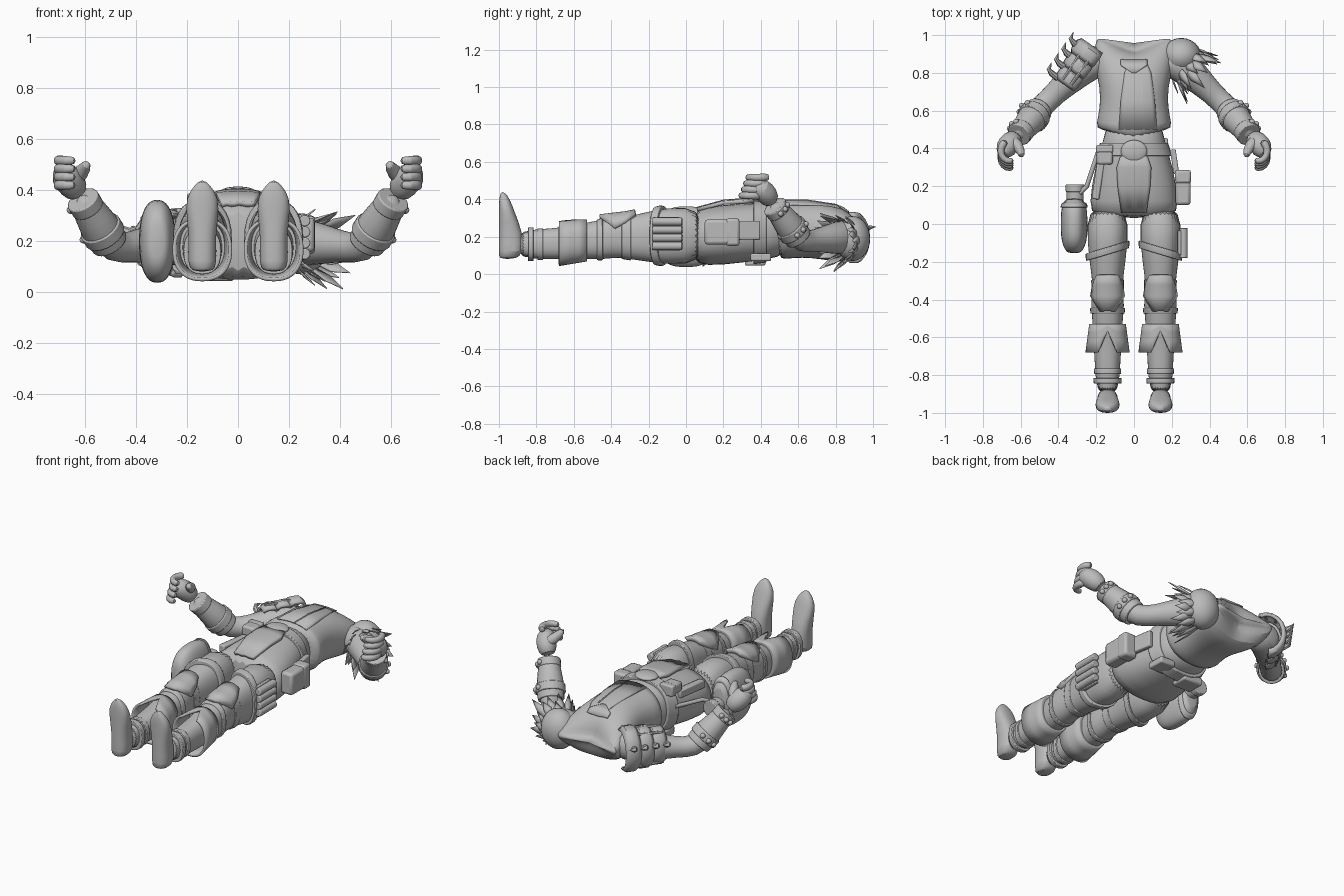
import bpy, bmesh, math, random
from mathutils import Vector as V, Matrix

random.seed(4)
if "Cube" in bpy.data.objects:
    bpy.data.objects.remove(bpy.data.objects["Cube"])

shade = (0.5, 0.5, 0.5, 1)
grey = bpy.data.materials.new("plain_grey")
grey.use_nodes = True
grey.diffuse_color = shade
grey.node_tree.nodes["Principled BSDF"].inputs["Base Color"].default_value = shade
made = []
UP = V((0, 0, 1))


def finish(name, bm, sub=0, thick=0, bevel=0):
    bmesh.ops.recalc_face_normals(bm, faces=bm.faces)
    mesh = bpy.data.meshes.new(name)
    bm.to_mesh(mesh)
    bm.free()
    mesh.materials.append(grey)
    part = bpy.data.objects.new(name, mesh)
    bpy.context.collection.objects.link(part)
    made.append(part)
    if thick:
        modifier = part.modifiers.new("Thickness", "SOLIDIFY")
        modifier.thickness, modifier.offset = thick, 0
    if bevel:
        modifier = part.modifiers.new("Bevel", "BEVEL")
        modifier.width, modifier.segments = bevel, 2
    if sub:
        modifier = part.modifiers.new("Smooth", "SUBSURF")
        modifier.levels = modifier.render_levels = sub
    return part


def skin(name, rings, caps=True, closed=True, **options):
    """Join rings of points into a surface."""
    bm = bmesh.new()
    verts = [[bm.verts.new(p) for p in ring] for ring in rings]
    count = len(verts[0])
    for a, b in zip(verts, verts[1:]):
        for i in range(count if closed else count - 1):
            j = (i + 1) % count
            bm.faces.new((a[i], a[j], b[j], b[i]))
    if caps and closed:
        bm.faces.new(verts[0])
        bm.faces.new(verts[-1])
    return finish(name, bm, **options)


def loft(name, rows, cx=0, upright=False, warp=None, side=1, count=28, grow=0, **options):
    """Rows are (position, half width, low, high)."""
    rings = []
    for t, half, low, high in rows:
        ring = []
        for k in range(count):
            angle = math.tau * k / count + math.pi / 2
            c, s = [math.copysign(abs(q) ** 0.85, q) for q in (math.cos(angle), math.sin(angle))]
            x = cx + (half + grow) * c
            d = (low + high) / 2 + ((high - low) / 2 + grow) * s
            p = V((x, d, t)) if upright else V((x, t, d))
            if warp:
                warp(p)
            p.x *= side
            ring.append(p)
        rings.append(ring)
    return skin(name, rings, **options)


def section(rows, y):
    """The cross-section of a loft at any y between its rows."""
    rows = sorted(rows)
    for a, b in zip(rows, rows[1:]):
        if a[0] <= y <= b[0]:
            f = (y - a[0]) / (b[0] - a[0])
            return [p + (q - p) * f for p, q in zip(a, b)]


def band(name, rows, y, width, grow, tilt=0, **options):
    def lean(p):
        p.y += tilt * p.x
    spots = (y - width / 2, y, y + width / 2)
    return loft(name, [section(rows, spot) for spot in spots], grow=grow, warp=lean,
                bevel=0.004, **options)


def tube(name, points, radii, side=1, count=14, **options):
    points = [V((p[0] * side, p[1], p[2])) for p in points]
    rings = []
    for i, p in enumerate(points):
        direction = points[min(i + 1, len(points) - 1)] - points[max(i - 1, 0)]
        turn = direction.to_track_quat("Z", "Y").to_matrix()
        angles = [math.tau * k / count for k in range(count)]
        rings.append([p + turn @ V((math.cos(a), math.sin(a), 0)) * radii[i] for a in angles])
    return skin(name, rings, **options)


def ball(name, place, size):
    bm = bmesh.new()
    bmesh.ops.create_uvsphere(bm, u_segments=24, v_segments=14, radius=1,
                              matrix=Matrix.Translation(place) @ Matrix.Diagonal((*size, 1)))
    finish(name, bm)


def box(name, place, size, turn=0):
    bm = bmesh.new()
    bmesh.ops.create_cube(bm, size=1, matrix=Matrix.Translation(place)
                          @ Matrix.Rotation(turn, 4, "Z") @ Matrix.Diagonal((*size, 1)))
    finish(name, bm, bevel=min(size) / 5)


def pouch(name, place, size):
    place, size = V(place), V(size)
    box(name, place, size)
    box(name + "_flap", place + V((0, size.y / 3, 0)), (size.x * 1.06, size.y / 2.5, size.z * 1.1))


def drape(name, rows, target, cx=0, offset=0.004, side=1, thick=0.008):
    """Lay a patch, given as (y, half width) rows, on the front of a part."""
    rings = [[(side * (cx + half * k / 5), y, 1) for k in range(-5, 6)] for y, half in rows]
    patch = skin(name, rings, closed=False)
    modifier = patch.modifiers.new("Drape", "SHRINKWRAP")
    modifier.target, modifier.wrap_method, modifier.offset = target, "PROJECT", offset
    modifier.use_project_z = modifier.use_negative_direction = True
    modifier.use_positive_direction = False
    modifier = patch.modifiers.new("Thickness", "SOLIDIFY")
    modifier.thickness, modifier.offset = thick, 0


# Trunk, with a pointed hem and a dipped neckline
def hem(p):
    middle = max(0, 1 - abs(p.x) / 0.2)
    if p.y < 0.5 and p.z > 0.2:
        p.y -= 0.07 * middle
    p.y -= max(0, p.y - 0.87) * 0.72 * middle


vest = loft("vest", [(0.49, 0.2, 0.08, 0.4), (0.53, 0.2, 0.08, 0.39), (0.62, 0.18, 0.09, 0.39),
                     (0.72, 0.18, 0.08, 0.39), (0.84, 0.21, 0.06, 0.36), (0.92, 0.21, 0.08, 0.31),
                     (0.98, 0.2, 0.14, 0.25), (0.99, 0.19, 0.19, 0.2)], warp=hem, sub=1)
hip_rows = [(0.55, 0.15, 0.1, 0.37), (0.44, 0.16, 0.08, 0.38), (0.3, 0.21, 0.06, 0.38),
            (0.1, 0.24, 0.04, 0.36), (0.03, 0.22, 0.07, 0.33)]
hips = loft("hips", hip_rows, sub=1)
drape("chest_panel", [(0.87, 0.04), (0.8, 0.07), (0.65, 0.09), (0.5, 0.1)], vest, cx=0.02)
drape("collar_flap", [(0.87, 0.07), (0.84, 0.07), (0.8, 0.01)], vest, offset=0.007)
drape("vest_seam", [(0.8, 0.003), (0.65, 0.003), (0.5, 0.003)], vest, cx=0.04, offset=0.008)
band("belt", hip_rows, 0.395, 0.07, 0.016)
ball("belt_buckle", (0, 0.385, 0.395), (0.07, 0.06, 0.02))
drape("loin_flap", [(0.36, 0.07), (0.3, 0.09), (0.2, 0.085), (0.06, 0.065)], hips,
      offset=0.02, thick=0.02)

# Legs and boots
leg_rows = [(0.1, 0.11, 0.05, 0.36), (-0.1, 0.11, 0.05, 0.36), (-0.3, 0.08, 0.08, 0.31),
            (-0.36, 0.08, 0.09, 0.3), (-0.43, 0.09, 0.08, 0.3), (-0.5, 0.08, 0.08, 0.28),
            (-0.7, 0.07, 0.08, 0.24), (-0.92, 0.06, 0.08, 0.24)]
foot_rows = [(0.08, 0.04, -1, -0.91), (0.11, 0.06, -1, -0.87), (0.22, 0.05, -1, -0.87),
             (0.34, 0.07, -1, -0.92), (0.4, 0.05, -1, -0.94), (0.44, 0.01, -0.99, -0.97)]
cuff_rows = [(-0.53 - 0.15 * f, 0.09 + 0.02 * f, 0.075 - 0.025 * f, 0.285)
             for f in (0, 0.3, 0.6, 1)]


def notch(p):
    if p.z > 0.17:
        p.y += (-0.53 - p.y) * 0.75 * max(0, 1 - abs(p.x - 0.14) / 0.05)


for side, word in ((1, "left"), (-1, "right")):
    place = {"cx": 0.14, "side": side}
    leg = loft(word + "_leg", leg_rows, sub=1, **place)
    loft(word + "_boot_cuff", cuff_rows, warp=notch, caps=False, thick=0.014, count=60, **place)
    band(word + "_cuff_rim", cuff_rows, -0.545, 0.03, 0.004, **place)
    loft(word + "_foot", foot_rows, upright=True, sub=1, **place)
    band(word + "_ankle_strap", leg_rows, -0.83, 0.03, 0.01, **place)
    band(word + "_instep_strap", leg_rows, -0.78, 0.03, 0.005, **place)
    band(word + "_thigh_strap", leg_rows, -0.1, 0.04, 0.006, tilt=-0.3, **place)
    band(word + "_knee_strap", leg_rows, -0.46, 0.03, 0.006, **place)
    band(word + "_knee_sleeve", leg_rows, -0.32, 0.05, 0.006, **place)
    drape(word + "_knee_pad", [(-0.27, 0.05), (-0.32, 0.07), (-0.38, 0.08), (-0.46, 0.03)],
          leg, offset=0.016, thick=0.028, **place)

# Arms, bracers and hands
shoulder, elbow, wrist = V((0.24, 0.86, 0.2)), V((0.49, 0.62, 0.17)), V((0.62, 0.46, 0.38))
fore = (wrist - elbow).normalized()
outer = V((0.72, 0.66, 0))
for side, word in ((1, "left"), (-1, "right")):
    tube(word + "_arm", [(0.13, 0.87, 0.2)] + [shoulder.lerp(elbow, f) for f in (0, 0.4, 0.7, 1)]
         + [elbow.lerp(wrist, f) for f in (0.3, 0.6, 1)],
         [0.08, 0.1, 0.08, 0.06, 0.064, 0.064, 0.05, 0.042], side, sub=1)
    tube(word + "_bracer", [elbow.lerp(wrist, f) for f in (0.1, 0.35, 0.6, 0.9)],
         [0.074, 0.08, 0.07, 0.058], side, count=20, bevel=0.005)
    for spot, wide in ((0.32, 0.085), (0.84, 0.066)):
        middle = elbow.lerp(wrist, spot)
        tube(f"{word}_bracer_ring_{spot}", [middle - fore / 40, middle + fore / 40], [wide] * 2,
             side, count=20, bevel=0.005)
        for j in (-1, 0, 1):
            stud = middle + (outer + fore.cross(outer) * j * 0.6).normalized() * wide
            ball(f"{word}_bracer_stud_{spot}_{j}", (stud.x * side, stud.y, stud.z), [0.015] * 3)
    tube(word + "_palm", [wrist, (0.65, 0.44, 0.42), (0.68, 0.4, 0.46), (0.695, 0.36, 0.48)],
         [0.042, 0.06, 0.062, 0.03], side, sub=1)
    for i in range(4):
        curl = [math.radians(a) for a in (70, 20, -25, -70, -120)]
        tube(f"{word}_finger_{i}", [(0.66 + 0.05 * math.cos(a), 0.35 + 0.06 * math.sin(a) + i / 80,
                                     0.42 + i / 31) for a in curl],
             [0.023 - k / 700 for k in range(5)], side, count=10, sub=1)
    tube(word + "_thumb", [(0.655, 0.44, 0.44), (0.61, 0.42, 0.47), (0.59, 0.35, 0.51)],
         [0.04, 0.033, 0.018], side, count=10, sub=1)

# Feathered shoulder
ball("shoulder_cap", (0.25, 0.89, 0.19), (0.105, 0.095, 0.12))
along, out = V((0.75, -0.66, 0)), V((0.66, 0.75, 0))
for k in range(24):
    angle = math.tau * k / 24
    r = out * math.cos(angle) + UP * math.sin(angle)
    base = V((0.25, 0.875, 0.18)) + r * 0.085 + along * 0.03 * (k % 2)
    tip = (along + r * random.uniform(0.2, 0.65)).normalized() * random.uniform(0.12, 0.18)
    wide = tip.cross(r).normalized() * 0.024
    bm = bmesh.new()
    edge = [bm.verts.new(base + p) for p in
            (-wide / 2, tip / 2 - wide, tip, tip / 2 + wide, wide / 2)]
    ridge = bm.verts.new(base + tip / 2 + r * 0.008)
    for a, b in zip(edge, edge[1:] + edge[:1]):
        bm.faces.new((a, b, ridge))
    finish(f"feather_{k}", bm, thick=0.004)

# Clawed shoulder guard
along, out = V((-0.58, -0.81, 0)), V((-0.81, 0.58, 0))


def guard(t, angle, r):
    return V((-0.22, 0.9, 0.195)) + along * t + (out * math.cos(angle) + UP * 1.25 * math.sin(angle)) * r


for k in range(3):
    rings = [[guard(0.08 * k - 0.03 + t, math.radians(20 * j - 85), r - k / 125) for j in range(11)]
             for t, r in ((0, 0.088), (0.02, 0.103), (0.065, 0.103), (0.085, 0.09))]
    skin(f"guard_plate_{k}", rings, closed=False, thick=0.018)
for k in range(4):
    tube(f"guard_claw_{k}", [guard(k / 15 + 0.01 - back, 0.3, r) for r, back in
                             ((0.08, 0), (0.12, 0), (0.148, 0.01), (0.158, 0.045))],
         [0.019, 0.017, 0.012, 0.001], count=8)
for angle in (-0.8, 1, 1.6):
    tube(f"guard_rail_{angle}", [guard(t, angle, 0.1 - t / 20) for t in (0, 0.1, 0.2)],
         [0.01] * 3, count=8)

# Flask at the hip
flask_rows = []
for t in (-1, -0.9, -0.6, -0.2, 0.2, 0.6, 0.9):
    full = math.sqrt(1.2 - t ** 4)
    flask_rows.append((t * 0.155, 0.065 * full, 0.2 - 0.15 * full, 0.2 + 0.15 * full))
loft("flask", flask_rows, cx=-0.317, sub=1)
band("flask_collar", flask_rows, 0.1, 0.025, 0.005, cx=-0.317)
for name, low, high, wide in (("neck", 0.1, 0.18, 0.045), ("cap", 0.17, 0.21, 0.05)):
    tube("flask_" + name, [(-0.312, low, 0.2), (-0.312, high, 0.2)], [wide] * 2, bevel=0.005)
tube("flask_strap", [(-0.3, 0.15, 0.22), (-0.25, 0.2, 0.24), (-0.19, 0.38, 0.25)], [0.012] * 3)

# Pouches and cartridges
pouch("side_pouch", (0.26, 0.19, 0.225), (0.08, 0.18, 0.135))
pouch("front_pouch", (-0.155, 0.365, 0.355), (0.085, 0.1, 0.06))
box("side_strap", (0.215, 0.33, 0.235), (0.03, 0.13, 0.1), 0.15)
box("hanging_sheath", (-0.19, 0.23, 0.305), (0.04, 0.2, 0.05), -0.15)
box("back_plate", (0.13, 0.4, 0.09), (0.1, 0.11, 0.04))
box("back_pouch", (-0.08, 0.37, 0.07), (0.13, 0.11, 0.05))
box("cartridge_backing", (0.24, -0.1, 0.215), (0.02, 0.13, 0.18))
for k in range(4):
    tube(f"cartridge_{k}", [(0.262, y, 0.15 + k / 23) for y in (-0.18, -0.02)], [0.022] * 2, bevel=0.005)

# Soft shading with crisp edges
bpy.ops.object.select_all(action="DESELECT")
for part in made:
    part.select_set(True)
bpy.context.view_layer.objects.active = vest
bpy.ops.object.shade_smooth_by_angle(angle=math.radians(40))
